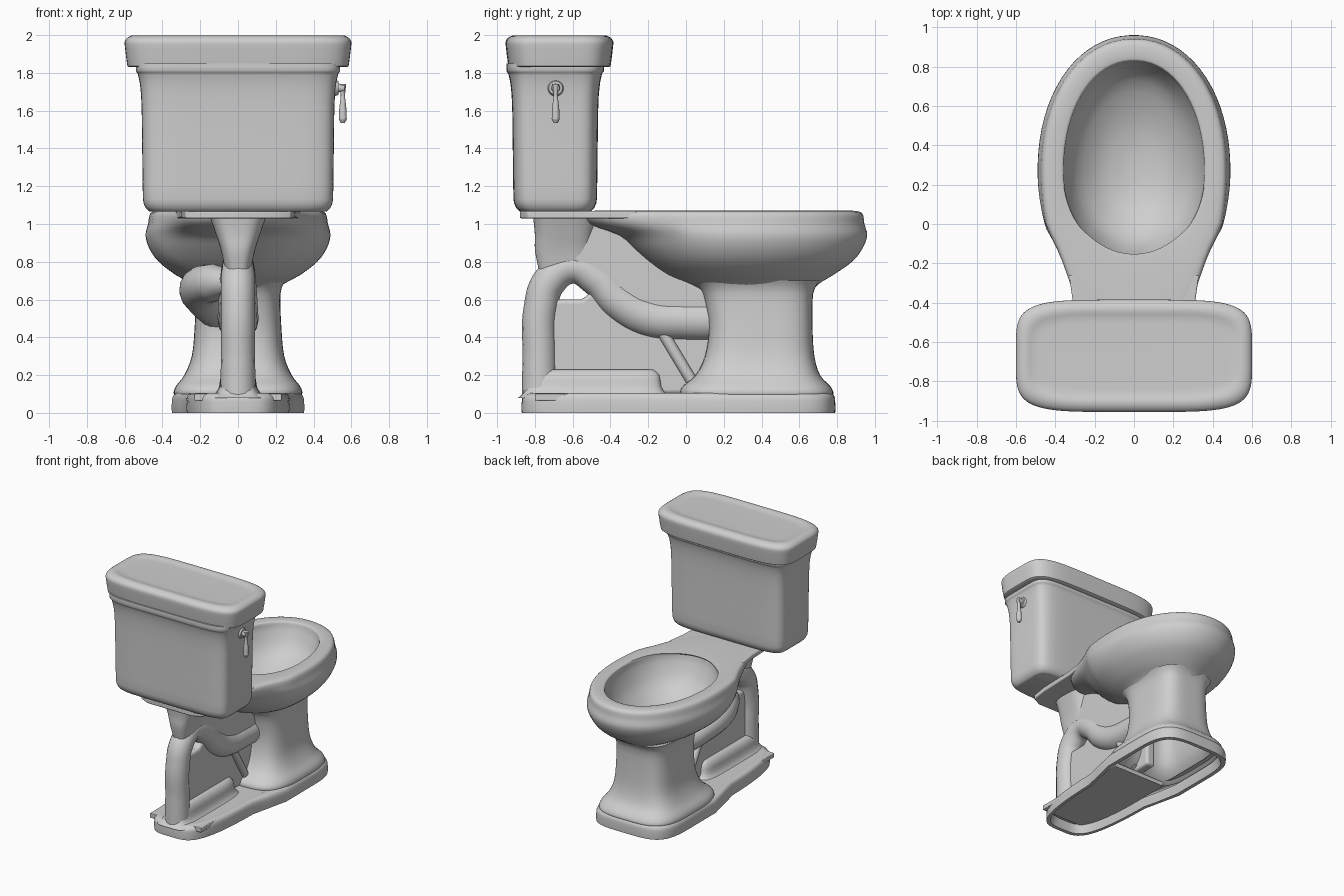
import bpy
import bmesh
from math import sin, cos, pi, copysign
from mathutils import Vector

default_cube = bpy.data.objects.get("Cube")
if default_cube:
    bpy.data.objects.remove(default_cube, do_unlink=True)

porcelain = bpy.data.materials.new("porcelain_grey")
porcelain.use_nodes = True
GREY = (0.62, 0.62, 0.62, 1)
porcelain.diffuse_color = GREY
porcelain.node_tree.nodes["Principled BSDF"].inputs["Base Color"].default_value = GREY


def finish(obj, angle=40):
    """Give a part its material and smooth shading."""
    obj.data.materials.clear()
    obj.data.materials.append(porcelain)
    bpy.ops.object.select_all(action="DESELECT")
    obj.select_set(True)
    bpy.context.view_layer.objects.active = obj
    bpy.ops.object.shade_smooth_by_angle(angle=angle * pi / 180)
    return obj


def add_mesh(name, bm):
    bmesh.ops.recalc_face_normals(bm, faces=bm.faces[:])
    mesh = bpy.data.meshes.new(name)
    bm.to_mesh(mesh)
    bm.free()
    obj = bpy.data.objects.new(name, mesh)
    bpy.context.collection.objects.link(obj)
    return obj


def egg(back, mid, front, width, power, count=72):
    """Superellipse outline whose front and back halves differ in length."""
    points = []
    for i in range(count):
        a = 2 * pi * (i + 0.5) / count
        s = copysign(abs(sin(a)) ** (2 / power), sin(a))
        c = copysign(abs(cos(a)) ** (2 / power), cos(a))
        reach = front - mid if c > 0 else mid - back
        points.append((width * s, mid + reach * c))
    return points


def smooth_rings(rings, steps):
    """Catmull-Rom interpolation between the given sections."""
    rings = [Vector(r) for r in rings]
    result = []
    for i in range(len(rings) - 1):
        before = rings[max(i - 1, 0)]
        start, end = rings[i], rings[i + 1]
        after = rings[min(i + 2, len(rings) - 1)]
        for k in range(steps):
            t = k / steps
            result.append(start + t / 2 * (
                (end - before)
                + t * (2 * before - 5 * start + 4 * end - after)
                + t * t * (3 * start - before - 3 * end + after)))
    return result + [rings[-1]]


def loft(name, sections, power, steps=2, pinch=lambda y: 1, capped=True):
    """Skin over sections of (height, back, middle, front, half width)."""
    bm = bmesh.new()
    loops = []
    for height, back, mid, front, width in smooth_rings(sections, steps):
        loops.append([bm.verts.new((x * pinch(y), y, max(height, 0)))
                      for x, y in egg(back, mid, front, width, power)])
    for lower, upper in zip(loops, loops[1:]):
        for i in range(len(lower)):
            bm.faces.new((lower[i - 1], lower[i], upper[i], upper[i - 1]))
    if capped:
        bm.faces.new(loops[0])
        bm.faces.new(loops[-1])
    return finish(add_mesh(name, bm))


def box_section(height, grow, back, front, width):
    return (height, back - grow, (back + front) / 2, front + grow, width + grow)


def slab(name, outline, lift, depth, bevel):
    """Extrude a flat outline; lift maps its points into space."""
    bm = bmesh.new()
    face = bm.faces.new([bm.verts.new(lift(p, q)) for p, q in outline])
    grown = bmesh.ops.extrude_face_region(bm, geom=[face])["geom"]
    moved = [v for v in grown if isinstance(v, bmesh.types.BMVert)]
    bmesh.ops.translate(bm, verts=moved, vec=depth)
    obj = add_mesh(name, bm)
    mod = obj.modifiers.new("rounded_edges", "BEVEL")
    mod.width, mod.segments = bevel, 3
    return finish(obj)


def tube(name, path, radius, scales=None):
    """Round tube along a smooth path."""
    curve = bpy.data.curves.new(name, "CURVE")
    curve.dimensions = "3D"
    curve.bevel_depth = radius
    curve.bevel_resolution = 6
    curve.use_fill_caps = True
    spline = curve.splines.new("BEZIER")
    spline.resolution_u = 10
    spline.bezier_points.add(len(path) - 1)
    for i, (point, place) in enumerate(zip(spline.bezier_points, path)):
        point.co = place
        point.handle_left_type = point.handle_right_type = "AUTO"
        point.radius = scales[i] if scales else 1
    obj = bpy.data.objects.new(name, curve)
    bpy.context.collection.objects.link(obj)
    bpy.ops.object.select_all(action="DESELECT")
    obj.select_set(True)
    bpy.context.view_layer.objects.active = obj
    bpy.ops.object.convert(target="MESH")
    return finish(bpy.context.view_layer.objects.active)


# Bowl: from the inside floor up over the rim and down the outside;
# the rim runs back into a waisted tail under the tank
loft("bowl", [
    (0.735, 0.2, 0.27, 0.36, 0.04),
    (0.77, 0.06, 0.27, 0.53, 0.17),
    (0.87, -0.08, 0.27, 0.73, 0.29),
    (1.0, -0.15, 0.27, 0.81, 0.35),
    (1.055, -0.165, 0.27, 0.828, 0.358),
    (1.068, -0.18, 0.27, 0.84, 0.37),
    (1.07, -0.5, 0.27, 0.89, 0.43),
    (1.055, -0.56, 0.27, 0.935, 0.465),
    (1.0, -0.52, 0.27, 0.945, 0.477),
    (0.94, -0.36, 0.27, 0.96, 0.49),
    (0.87, -0.28, 0.27, 0.935, 0.47),
    (0.8, -0.2, 0.27, 0.88, 0.42),
    (0.73, -0.1, 0.29, 0.78, 0.33),
    (0.68, 0.02, 0.33, 0.7, 0.24),
    (0.62, 0.12, 0.4, 0.65, 0.2)], power=2.1, steps=3,
    pinch=lambda y: 1 - 0.09 * max(0, 1 - ((y + 0.22) / 0.2) ** 2))

# Pedestal: outer wall down to the foot, then the hollow underside
loft("pedestal", [
    (0.7, 0.04, 0.4, 0.71, 0.25),
    (0.63, 0.09, 0.4, 0.673, 0.225),
    (0.45, 0.12, 0.4, 0.67, 0.23),
    (0.3, 0.1, 0.4, 0.68, 0.245),
    (0.2, 0.05, 0.4, 0.71, 0.285),
    (0.14, -0.02, 0.38, 0.765, 0.33),
    (0.1, -0.03, 0.38, 0.78, 0.34),
    (0.09, 0, 0.38, 0.74, 0.31),
    (0.2, 0.12, 0.4, 0.65, 0.22),
    (0.5, 0.2, 0.4, 0.6, 0.16)], power=3.6, steps=3)


# One hollow foot rim under pedestal and column, narrower at the rear
def foot_pinch(y):
    t = min(max((y + 0.2) / 0.3, 0), 1)
    return 0.8 + 0.2 * t * t * (3 - 2 * t)


loft("foot", [
    (0.1, -0.76, 0.38, 0.72, 0.25),
    (0.105, -0.83, 0.38, 0.77, 0.325),
    (0.085, -0.865, 0.38, 0.787, 0.345),
    (0.06, -0.87, 0.38, 0.79, 0.35),
    (0, -0.87, 0.38, 0.79, 0.35),
    (0, -0.84, 0.38, 0.76, 0.32),
    (0.07, -0.82, 0.38, 0.74, 0.3)], power=4, pinch=foot_pinch, capped=False)
slab("foot_top", [(-0.23, -0.8), (0.23, -0.8), (0.24, 0.06), (-0.24, 0.06)],
     lambda x, y: (x, y, 0.065), (0, 0, 0.037), 0.005)
LEDGE = dict(back=-0.84, front=-0.13, width=0.1)
loft("foot_ledge", [box_section(h, g, **LEDGE) for h, g in (
    (0.08, 0.05), (0.105, 0.02), (0.14, 0), (0.2, -0.01), (0.23, -0.04))], power=5)

# Rear column that arches over into the trapway
tube("trapway", [(0, y, z) for y, z in (
    (-0.775, 0.08), (-0.775, 0.3), (-0.77, 0.55), (-0.72, 0.7), (-0.6, 0.77),
    (-0.47, 0.71), (-0.35, 0.59), (-0.2, 0.51), (0, 0.49), (0.2, 0.49))],
    0.09, (1.05, 1, 1, 1, 0.95, 1.05, 1.15, 1.2, 1.2, 1.2))
tube("side_bend", [(-0.03, -0.45, 0.69), (-0.13, -0.33, 0.69), (-0.2, -0.14, 0.66),
                   (-0.17, 0.05, 0.6), (-0.08, 0.22, 0.52)],
     0.11, (0.5, 0.9, 1, 0.95, 0.9))

# Webs that tie the column, trapway and bowl together
for name, half, outline in (
        ("lower_web", 0.04, ((-0.75, 0.1), (0.2, 0.1), (0.2, 0.5), (-0.3, 0.55),
                             (-0.48, 0.66), (-0.55, 0.6), (-0.75, 0.6))),
        ("upper_web", 0.08, ((-0.6, 0.8), (-0.4, 0.66), (-0.2, 0.52), (0.2, 0.55),
                             (0.1, 0.65), (-0.15, 0.78), (-0.25, 1.04), (-0.6, 1.04)))):
    slab(name, outline, lambda y, z, h=half: (-h, y, z), (2 * half, 0, 0), 0.02)
for side in (-1, 1):
    tube("web_rib", [(side * 0.04, -0.12, 0.42), (side * 0.04, 0.06, 0.12)], 0.03)

# Neck carrying the tank
loft("tank_neck", [
    (0.76, -0.78, -0.63, -0.5, 0.07),
    (0.86, -0.8, -0.65, -0.5, 0.09),
    (0.94, -0.8, -0.65, -0.49, 0.115),
    (1.04, -0.81, -0.65, -0.46, 0.15)], power=3, steps=3)

# Deck under the tank, flaring into the rim
deck_side = [(0.2, -0.88), (0.28, -0.84), (0.3, -0.7), (0.31, -0.4), (0.33, -0.26)]
slab("deck", deck_side + [(-x, y) for x, y in reversed(deck_side)],
     lambda x, y: (x, y, 1.03), (0, 0, 0.039), 0.008)

# Tank with a rounded bottom and a cove below the lid
TANK = dict(back=-0.915, front=-0.47, width=0.505)
loft("tank", [box_section(h, g, **TANK) for h, g in (
    (1.065, -0.04), (1.075, -0.025), (1.11, -0.005), (1.2, 0), (1.6, 0.005),
    (1.72, 0.012), (1.77, 0.02), (1.8, 0.028), (1.81, 0.036), (1.85, 0.036))],
    power=6.5)

# Lid with a shallow dished top
LID = dict(back=-0.955, front=-0.385, width=0.6)
loft("tank_lid", [box_section(h, g, **LID) for h, g in (
    (1.83, -0.06), (1.832, -0.02), (1.85, -0.012), (1.93, -0.002), (1.965, 0),
    (1.985, -0.012), (1.997, -0.035), (1.998, -0.06), (1.99, -0.09),
    (1.988, -0.13))], power=4.8)

# Flush handle: rosette, pivot and hanging lever
HINGE = Vector((0.51, -0.69, 1.72))
for name, radius, reach in (("handle_rosette", 0.045, 0.022),
                            ("handle_pivot", 0.025, 0.055)):
    tube(name, [HINGE, HINGE + Vector((reach, 0, 0))], radius, (1, 0.8))
tube("handle_lever", [HINGE + Vector((0.045, 0, drop))
                      for drop in (0.02, -0.04, -0.12, -0.165, -0.185)],
     0.022, (0.8, 0.5, 0.9, 0.95, 0.5))
